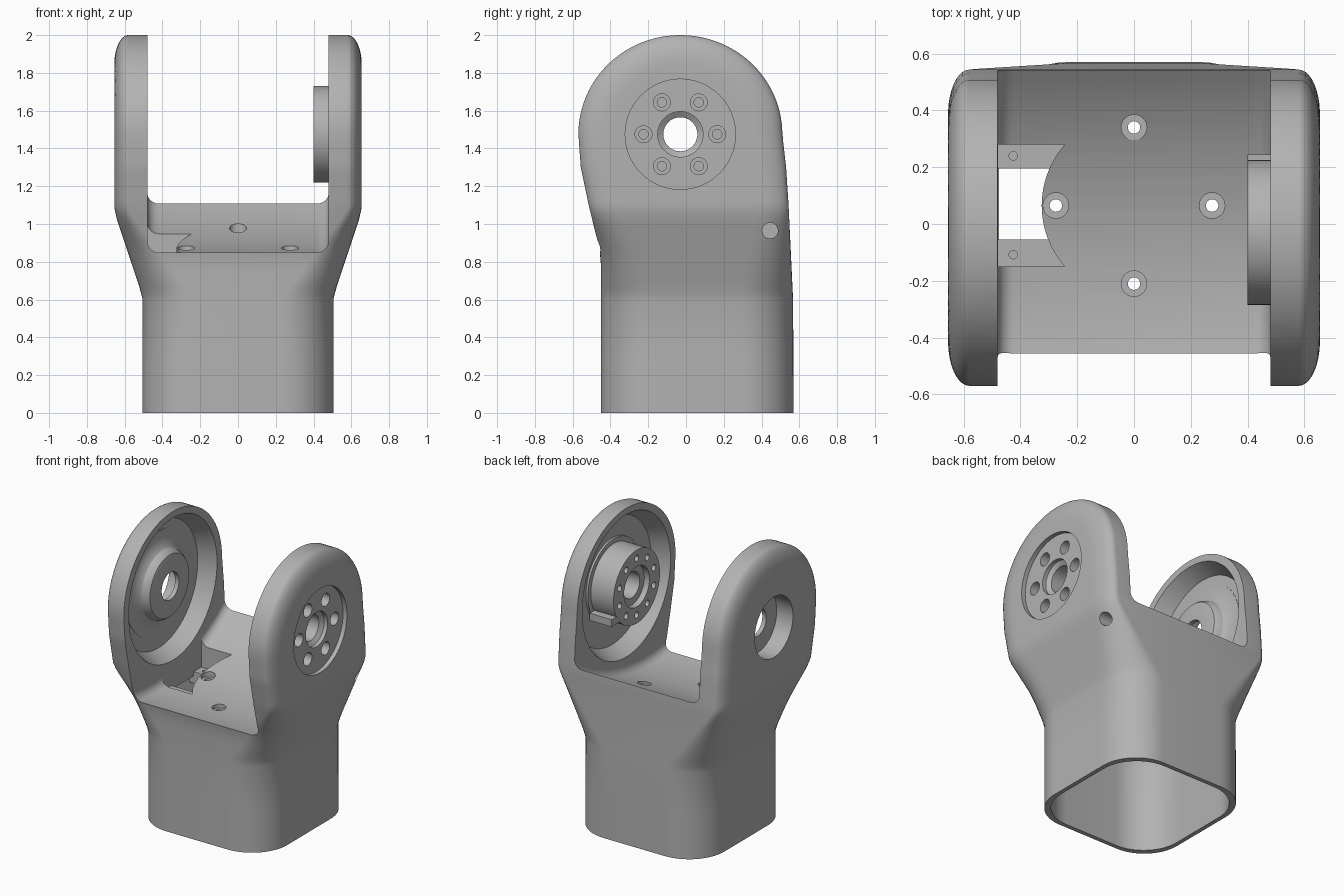
import bpy, bmesh, math
from mathutils import Matrix

cube = bpy.data.objects.get("Cube")
if cube:
    bpy.data.objects.remove(cube, do_unlink=True)

grey = bpy.data.materials.new("matte grey")
grey.use_nodes = True
grey.diffuse_color = (0.45, 0.45, 0.45, 1)
grey.node_tree.nodes["Principled BSDF"].inputs["Base Color"].default_value = (0.45, 0.45, 0.45, 1)

AY, AZ = -0.03, 1.475      # pivot axis of the fork
HALF, RISE = 0.54, 0.525   # rounded arm end
SLOT = 0.48                # inner face of each arm


def lerp(keys, z):
    for (za, a), (zb, b) in zip(keys, keys[1:]):
        if z <= zb:
            return a + (b - a) * max(0, (z - za) / (zb - za))
    return keys[-1][1]


def make(name, bm):
    bmesh.ops.recalc_face_normals(bm, faces=bm.faces)
    me = bpy.data.meshes.new(name)
    bm.to_mesh(me)
    bm.free()
    me.materials.append(grey)
    ob = bpy.data.objects.new(name, me)
    bpy.context.collection.objects.link(ob)
    return ob


def loft(name, rings, closed=False):
    bm = bmesh.new()
    loops = [[bm.verts.new(p) for p in ring] for ring in rings]
    n = len(loops[0])
    pairs = list(zip(loops, loops[1:])) + ([(loops[-1], loops[0])] if closed else [])
    for a, b in pairs:
        for i in range(n):
            k = (i + 1) % n
            bm.faces.new((a[i], a[k], b[k], b[i]))
    if not closed:
        bm.faces.new(loops[0])
        bm.faces.new(loops[-1])
    return make(name, bm)


def rod(name, axis, centre, r0, r1, depth, segs=48, scale=(1, 1, 1)):
    bm = bmesh.new()
    bmesh.ops.create_cone(bm, cap_ends=True, segments=segs, radius1=r0, radius2=r1, depth=depth)
    turn = Matrix.Rotation(math.pi / 2, 4, 'Y') if axis == 'X' else Matrix()
    bmesh.ops.transform(bm, matrix=Matrix.Translation(centre) @ Matrix.Diagonal((*scale, 1)) @ turn,
                        verts=bm.verts)
    return make(name, bm)


def box(name, lo, hi):
    bm = bmesh.new()
    bmesh.ops.create_cube(bm, size=1)
    for v in bm.verts:
        v.co = [(a + b) / 2 + c * (b - a) for a, b, c in zip(lo, hi, v.co)]
    return make(name, bm)


def boolean(target, tool, op='DIFFERENCE'):
    mod = target.modifiers.new("cut", 'BOOLEAN')
    mod.operation, mod.solver, mod.object = op, 'EXACT', tool
    bpy.context.view_layer.objects.active = target
    bpy.ops.object.modifier_apply(modifier=mod.name)
    bpy.data.objects.remove(tool, do_unlink=True)


def annulus(name, profile, segs=64):
    # Closed (radius, x) profile turned about the pivot axis
    rings = []
    for i in range(segs):
        a = 2 * math.pi * i / segs
        rings.append([(x, AY + r * math.cos(a), AZ + r * math.sin(a)) for r, x in profile])
    return loft(name, rings, closed=True)


# Outer shape: horizontal sections with a rounded edge that follows the side outline
def section(z, gap=0.0, n=36):
    width = lerp([(0, 0.505), (0.6, 0.505), (0.66, 0.52), (1.03, 0.643), (1.09, 0.655)], z) - gap
    rx = lerp([(0, 0.27), (0.62, 0.27), (1.07, 0.075)], z)
    rd = lerp([(0, 0.27), (0.62, 0.27), (1.07, 0.16)], z)
    y0 = lerp([(0, -0.45), (0.78, -0.45), (0.86, -0.457), (1.1, -0.515), (1.3, -0.557), (AZ, -0.57)], z) + gap
    y1 = lerp([(0, 0.57), (0.6, 0.567), (0.85, 0.555), (1.1, 0.543), (1.3, 0.53), (AZ, 0.51)], z) - gap
    h = max(0, (z - AZ) / RISE)
    if h > 0:
        half = HALF * math.sqrt(1 - h * h)
        y0, y1 = AY - half, AY + half
    side = []
    for j in range(n + 1):
        y = (y0 + y1) / 2 - (y1 - y0) / 2 * math.cos(math.pi * j / n)
        d = min(y - y0, y1 - y)
        if h > 0:
            d = HALF * (1 - math.hypot((y - AY) / HALF, h))
        k = 1 - min(1, max(0, d) / rd)
        side.append((width - rx * (1 - math.sqrt(1 - k * k)), y, z))
    return side + [(-x, y, zz) for x, y, zz in reversed(side)]


levels = [0, 0.3, 0.6] + [0.6 + 0.035 * i for i in range(1, 25)]
levels += [AZ + RISE * math.sin(math.radians(a)) for a in range(2, 89, 4)] + [AZ + RISE * 0.9998]
body = loft("fork_housing", [section(z) for z in levels])

# Hollow lower sleeve
boolean(body, loft("sleeve_cutter", [section(z, 0.03) for z in (-0.05, 0.3, 0.6, 0.66, 0.72, 0.77)]))


# Gap between the arms, with a dished floor and rounded lower corners
def gap_ring(y, r=0.06):
    z = 0.833 + 1.28 - math.sqrt(1.28 ** 2 - (y + 0.25) ** 2)
    half = [(SLOT, 2.3)]
    for i in range(7):
        a = math.pi / 2 * i / 6
        half.append((SLOT - r + r * math.cos(a), z + r - r * math.sin(a)))
    return [(x, y, zz) for x, zz in half + [(-x, zz) for x, zz in reversed(half)]]


boolean(body, loft("gap_cutter", [gap_ring(-0.75 + 0.05 * i) for i in range(31)]))

# Oval dishes inside both arms
for s in (-1, 1):
    r = (0.49, 0.43) if s > 0 else (0.43, 0.49)
    boolean(body, rod("dish_cutter", 'X', (s * 0.53, AY, 1.46), *r, 0.12, 72, (1, 1, 1.02)))

# Access opening in the floor, leaving a round mounting land
opening = box("opening_cutter", (-SLOT + 0.002, -0.15, 0.6), (-0.245, 0.28, 1.1))
boolean(opening, rod("land_cutter", 'Z', (0, 0.065, 0.8), 0.325, 0.325, 1, 72))
boolean(body, opening)

# Counterbored floor holes
for x, y in ((0, 0.34), (0, -0.21), (0.275, 0.065), (-0.275, 0.065)):
    floor = 0.833 + 1.28 - math.sqrt(1.28 ** 2 - (y + 0.25) ** 2)
    boolean(body, rod("floor_hole", 'Z', (x, y, 0.85), 0.022, 0.022, 0.5, 24))
    boolean(body, rod("floor_counterbore", 'Z', (x, y, floor + 0.075), 0.045, 0.045, 0.2, 24))

# Side screw hole, right-view arm face pocket, and the two pivot bores
boolean(body, rod("side_screw_hole", 'X', (0.62, 0.445, 0.965), 0.042, 0.042, 0.3, 24))
boolean(body, rod("face_pocket", 'X', (0.68, AY, AZ), 0.292, 0.292, 0.11, 72))
boolean(body, rod("hub_bore", 'X', (0.6, AY, AZ), 0.24, 0.24, 0.3, 72))
boolean(body, rod("bearing_bore", 'X', (-0.6, AY, AZ), 0.21, 0.21, 0.3, 72))

# Drive hub in the left arm: flanged ring with bolt circles on both faces
hub = annulus("drive_hub", [(0.09, 0.44), (0.09, 0.58), (0.12, 0.6), (0.12, 0.627), (0.288, 0.627),
                            (0.288, 0.575), (0.255, 0.575), (0.255, 0.4), (0.14, 0.4), (0.14, 0.44)])
for i in range(6):
    a = math.radians(60 * i)
    y, z = AY + 0.195 * math.cos(a), AZ + 0.195 * math.sin(a)
    boolean(hub, rod("bolt_hole", 'X', (0.6, y, z), 0.045, 0.045, 0.1, 24))
    boolean(hub, rod("bolt_bore", 'X', (0.56, y, z), 0.025, 0.025, 0.1, 20))
for i in range(10):
    a = math.radians(36 * i + 18)
    boolean(hub, rod("pin_hole", 'X', (0.4, AY + 0.197 * math.cos(a), AZ + 0.197 * math.sin(a)),
                     0.022, 0.022, 0.1, 16))
key = box("hub_key", (0.4, 0.12, 1.3), (0.57, 0.245, 1.35))

# Raised bearing seat in the right arm, with its outer pocket
seat = annulus("bearing_seat", [(0.095, -0.5), (0.19, -0.5), (0.215, -0.506), (0.23, -0.525),
                                (0.24, -0.555), (0.265, -0.575), (0.31, -0.585), (0.36, -0.588),
                                (0.36, -0.6), (0.225, -0.62), (0.21, -0.64), (0.21, -0.53), (0.095, -0.53)])

# Screw ledges under the floor opening
ledges = []
for label, lo, hi, hole in (("front", -0.15, -0.06, -0.108), ("rear", 0.2, 0.28, 0.24)):
    ledge = box(label + "_ledge", (-SLOT - 0.03, lo - 0.005, 0.72), (-0.24, hi + 0.005, 0.8))
    boolean(ledge, rod("ledge_hole", 'Z', (-0.425, hole, 0.8), 0.015, 0.015, 0.08, 16))
    ledges.append(ledge)

# Smooth shading with sharp edges kept
bpy.ops.object.select_all(action='DESELECT')
for ob in [body, hub, key, seat] + ledges:
    ob.select_set(True)
bpy.context.view_layer.objects.active = body
bpy.ops.object.shade_smooth_by_angle(angle=math.radians(30))
